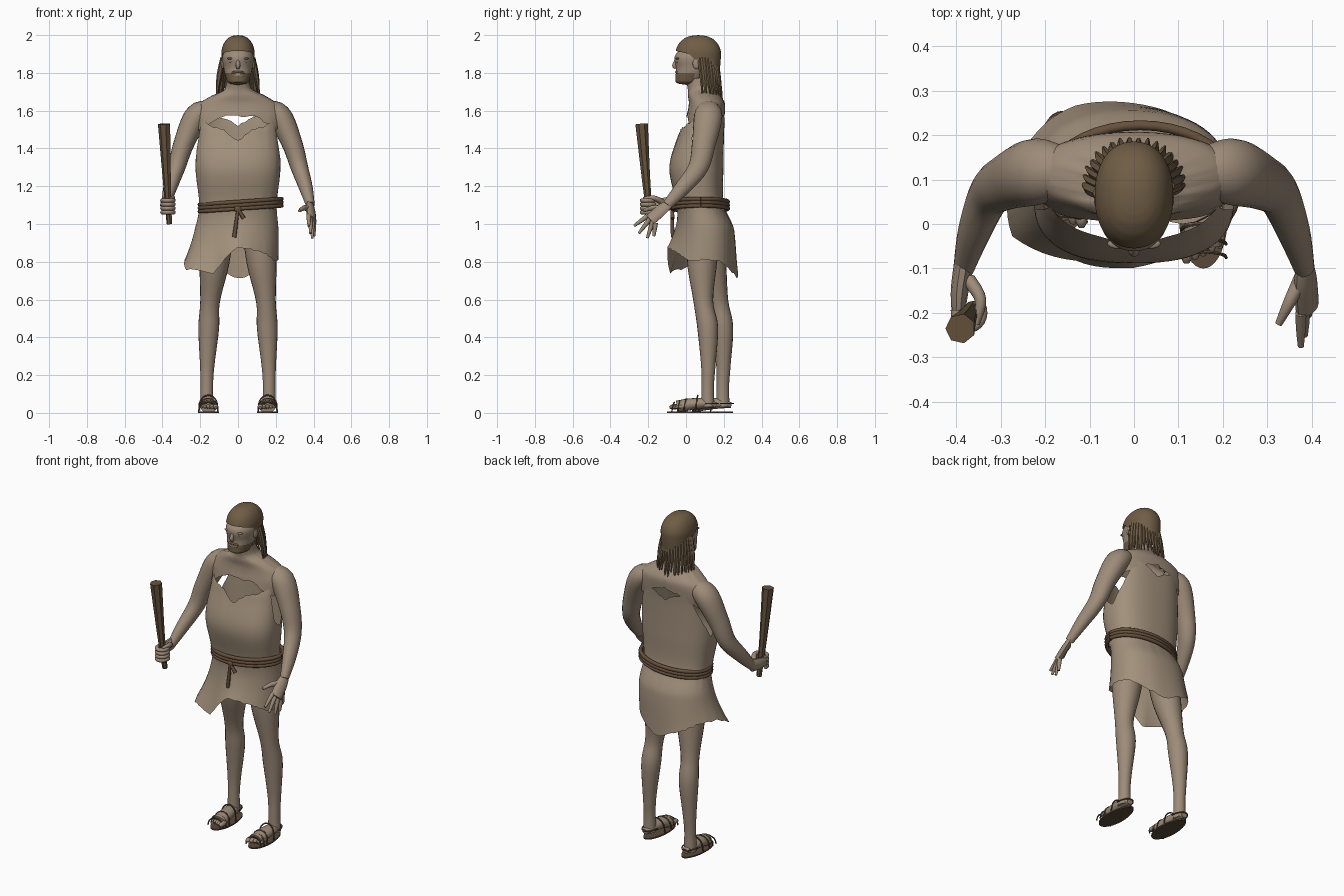
import bpy, bmesh, math, random
from mathutils import Vector

random.seed(4)
if "Cube" in bpy.data.objects:
    bpy.data.objects.remove(bpy.data.objects["Cube"])


def material(name, *colour):
    made = bpy.data.materials.new(name)
    made.use_nodes = True
    made.diffuse_color = (*colour, 1)
    made.node_tree.nodes["Principled BSDF"].inputs["Base Color"].default_value = (*colour, 1)
    return made


skin = material("skin", .34, .26, .19)
hide = material("hide_cloth", .36, .28, .2)
hair = material("hair", .16, .11, .06)
rope = material("rope", .13, .08, .045)
wood = material("wood", .13, .085, .045)
leather = material("sole_leather", .1, .065, .04)
eye_white = material("eye", .42, .37, .31)


def finish(name, bm, paint):
    bmesh.ops.remove_doubles(bm, verts=bm.verts, dist=.00001)
    bmesh.ops.recalc_face_normals(bm, faces=bm.faces)
    mesh = bpy.data.meshes.new(name)
    bm.to_mesh(mesh)
    bm.free()
    mesh.materials.append(paint)
    part = bpy.data.objects.new(name, mesh)
    bpy.context.collection.objects.link(part)
    bpy.ops.object.select_all(action="DESELECT")
    bpy.context.view_layer.objects.active = part
    part.select_set(True)
    bpy.ops.object.shade_smooth_by_angle(angle=math.radians(50))
    return part


def spline(points, place):
    """Smooth curve through equal-length tuples."""
    index = min(int(place), len(points) - 2)
    u = place - index
    before, start, end, after = (points[max(0, min(len(points) - 1, index + k))] for k in (-1, 0, 1, 2))
    return [q + .5 * u * (r - p + u * (2 * p - 5 * q + 4 * r - s + u * (3 * (q - r) + s - p)))
            for p, q, r, s in zip(before, start, end, after)]


def bridge(bm, rings):
    for upper, lower in zip(rings, rings[1:]):
        for j in range(len(upper)):
            bm.faces.new((upper[j - 1], upper[j], lower[j], lower[j - 1]))


def tube(name, points, paint, up=(0, 1, 0), sides=10, steps=5, flat=1, closed=False):
    """Sweep a round or flattened section through (x, y, z, radius)."""
    path = [spline(points, k / steps) for k in range((len(points) - 1) * steps + 1)]
    bm = bmesh.new()
    rings = []
    for k, (x, y, z, radius) in enumerate(path):
        ahead = Vector(path[min(k + 1, len(path) - 1)][:3])
        along = (ahead - Vector(path[max(k - 1, 0)][:3])).normalized()
        across = along.cross(Vector(up)).normalized()
        rise = across.cross(along) * flat
        turns = [math.tau * j / sides for j in range(sides)]
        rings.append([bm.verts.new(Vector((x, y, z)) + radius * (across * math.cos(a) + rise * math.sin(a)))
                      for a in turns])
    bridge(bm, rings)
    if not closed:
        bm.faces.new(rings[0])
        bm.faces.new(rings[-1])
    return finish(name, bm, paint)


def arc(place, radius, start=0, sweep=180, count=8):
    """Path points from a rule that takes the cosine and sine of the turn."""
    angles = [math.radians(start + sweep * k / count) for k in range(count + 1)]
    return [(*place(math.cos(a), math.sin(a)), radius) for a in angles]


def around(values, degrees):
    """Blend evenly spaced values: thirteen span the whole turn, fewer run front to back."""
    if not isinstance(values, list):
        return values
    if len(values) == 13:
        share = (degrees + 180) / 360
    else:
        share = (math.degrees(math.asin(math.sin(math.radians(degrees)))) + 90) / 180
    place = max(0, share) * (len(values) - 1)
    index = min(int(place), len(values) - 2)
    return values[index] + (values[index + 1] - values[index]) * (place - index)


def shell(name, profile, top, bottom, paint, power=2.2, flare=0, ragged=0, count=72, rows=20):
    """Oval shell through (z, centre y, half width, half depth), its edges set by direction."""
    bm = bmesh.new()
    rings = [[] for _ in range(rows + 1)]
    for j in range(count):
        degrees = 360 * j / count - 180
        c, s = math.cos(math.radians(degrees)), math.sin(math.radians(degrees))
        fit = (abs(c) ** power + abs(s) ** power) ** (-1 / power)
        high, low = around(top, degrees), around(bottom, degrees)
        tear = random.uniform(-ragged, ragged)
        for k, ring in enumerate(rings):
            f = (k / rows) ** 1.3
            z = high + (low - high) * f
            index = 0
            while index < len(profile) - 2 and z < profile[index + 1][0]:
                index += 1
            above, below = profile[index][0], profile[index + 1][0]
            u = max(0, min(1, (above - z) / (above - below)))
            _, cy, wide, deep = spline(profile, index + u)
            grow = fit * (1 + around(flare, degrees) * f * f)
            ring.append(bm.verts.new((c * wide * grow, cy + s * deep * grow, z + tear * abs(2 * f - 1))))
    bridge(bm, rings)
    return finish(name, bm, paint)


def ball(name, centre, size, paint):
    bm = bmesh.new()
    bmesh.ops.create_uvsphere(bm, u_segments=16, v_segments=10, radius=1)
    for v in bm.verts:
        v.co = [c + p * r for c, p, r in zip(centre, v.co, size)]
    return finish(name, bm, paint)


# Bare shoulders and neck, open below
shell("shoulders", [(1.77, .06, .06, .06), (1.71, .08, .075, .07), (1.68, .095, .14, .085),
                    (1.64, .11, .205, .095), (1.58, .105, .235, .1), (1.46, .09, .21, .11)],
      1.77, [1.57, 1.57, 1.52, 1.5, 1.48, 1.49, 1.52, 1.57, 1.59], skin, ragged=.006)

# Head, with the beard picked out by position
head = shell("head", [(1.99, .06, 0, 0), (1.9, .055, .078, .108), (1.82, .042, .075, .094),
                      (1.77, .018, .063, .073), (1.745, .01, .05, .06), (1.735, .01, 0, 0)],
             1.99, 1.735, skin, rows=40)
head.data.materials.append(hair)
for face in head.data.polygons:
    x, y, z = face.center
    edge = 1.782 if abs(x) < .025 else 1.8
    face.material_index = int(y < .045 and z < edge)
tube("nose", [(0, -.05, 1.87, .008), (0, -.062, 1.84, .012), (0, -.052, 1.827, .01)], skin)
for name, z, thick, paint in (("lips", 1.79, .005, skin), ("moustache", 1.805, .006, hair)):
    tube(name, arc(lambda c, s: (c * .033, -.036 - s * .016, z + s * .006 - .006), thick), paint, up=(0, 0, 1))
for sign, side in ((1, "left"), (-1, "right")):
    ball(side + "_eye", (sign * .031, -.046, 1.857), (.013, .007, .006), eye_white)
    ball(side + "_brow", (sign * .034, -.044, 1.876), (.026, .012, .006), skin)
    ball(side + "_ear", (sign * .08, .055, 1.85), (.01, .02, .03), skin)

# Hair cap and hanging locks
dome = [(1.9 + .1 * c, .065, .088 * s, .12 * s) for c, s in
        ((math.cos(k * math.pi / 12), math.sin(k * math.pi / 12) ** .85) for k in range(7))]
shell("hair_cap", dome + [(1.75, .07, .08, .105)], 2,
      [1.915, 1.915, 1.91, 1.9, 1.85, 1.82, 1.8, 1.8, 1.8], hair)
locks = 17
for i in range(locks + 1):
    c, s = math.cos(math.pi * i / locks), math.sin(math.pi * i / locks)
    thick = random.uniform(.009, .014)
    tip = random.uniform(1.6, 1.7)
    tube("hair_lock", [(.08 * c, .07 + .09 * s, 1.88, thick), (.1 * c, .08 + .095 * s, 1.78, thick),
                       (.115 * c, .09 + .105 * s, tip, .003)], hair, sides=6)

# Hide tunic with torn neckline and armholes, and a ragged skirt swinging to the right
garment = [(1.62, .11, .2, .1), (1.5, .085, .212, .117), (1.3, .055, .225, .143),
           (1.1, .075, .205, .125), (.97, .105, .214, .148), (.7, .09, .212, .165)]
shell("tunic", garment, [1.44, 1.5, 1.52, 1.55, 1.35, 1.31, 1.42, 1.58, 1.56, 1.52], 1.08, hide,
      power=2.5, ragged=.006)
shell("skirt", garment, 1.11, [.82, .76, .74, .88, .85, .81, .81, .8, .75, .71, .77, .82, .82], hide,
      flare=[.3, .45, .2, .3, .1, 0, 0, 0, 0, .1, .2, .2, .3], ragged=.005)

# Rope belt with a knot and hanging ends
for i in range(3):
    coil = arc(lambda c, s: (.014 + c * .217, .077 + s * .145, 1.082 + i * .018 + c * .015),
               .011, sweep=360, count=40)
    tube("belt_rope", coil, rope, up=(0, 0, 1), steps=1, closed=True)
ball("belt_knot", (0, -.068, 1.08), (.022, .016, .02), rope)
for x, z in ((-.02, .93), (.03, 1.03)):
    tube("belt_end", [(0, -.075, 1.08, .008), (x, -.07, z, .011)], rope)

# Limbs, feet and sandals; the left foot stands ahead
arm = [(.13, .11, 1.61, .04), (.215, .118, 1.575, .065), (.285, .095, 1.43, .055),
       (.325, .065, 1.3, .046), (.36, -.02, 1.19, .036), (.383, -.1, 1.1, .023)]
leg = [(.11, .09, 1, .09), (.125, .085, .8, .08), (.148, .092, .59, .052), (.155, .115, .45, .055),
       (.163, .118, .25, .038), (.165, .115, .14, .033), (.165, .115, .03, .036)]
foot = [(.163, .16, .04, .02), (.163, .1, .05, .036), (.158, .02, .045, .042), (.154, -.045, .032, .044)]
for sign, side, back in ((1, "left", 0), (-1, "right", .08)):
    tube(side + "_arm", [(sign * x, y, z, r) for x, y, z, r in arm], skin, sides=20, flat=1.15)
    tube(side + "_leg", [(sign * x, y + back * min(1, 2.2 - 2 * z), z, r) for x, y, z, r in leg],
         skin, sides=20)
    tube(side + "_foot", [(sign * x, y + back, z, r) for x, y, z, r in foot], skin,
         up=(0, 0, 1), sides=16, flat=.75)
    for i in range(5):
        x, y, thick = sign * (.118 + i * .019), back + i * .008, .014 - i * .0013
        tube(side + "_toe", [(x, y - .04, .033, thick), (x, y - .07, .032, thick),
                             (x, y - .087, .027, thick / 2)], skin, up=(0, 0, 1))
    bm = bmesh.new()
    bmesh.ops.create_cone(bm, cap_ends=True, segments=40, radius1=1, radius2=1, depth=.008)
    for v in bm.verts:
        v.co = (sign * .156 + v.co.x * (.055 - v.co.y * .005), .035 + back + v.co.y * .135, v.co.z + .004)
    finish(side + "_sandal_sole", bm, leather)
    for y in (-.075, -.045, -.012, .05):
        strap = arc(lambda c, s: (sign * .157 + c * .05, y + back + s * .012,
                                  .008 + (.07 + y * .3) * max(0, s) ** .7), .004)
        tube(side + "_sandal_strap", strap, rope, sides=6, steps=2)
    tube(side + "_heel_strap", arc(lambda c, s: (sign * .163 + c * .042, .1 + back + s * .07, .05), .004),
         rope, up=(0, 0, 1), sides=6, steps=2)

# Open left hand, palm turned inward
tube("left_palm", [(.382, -.09, 1.108, .026), (.385, -.13, 1.075, .036), (.39, -.19, 1.022, .036)],
     skin, up=(1, -.4, .5), flat=.55)
for i, (y, z) in enumerate(((-.275, .99), (-.25, .95), (-.205, .925), (-.17, .935))):
    x = .375 + i * .009
    root = Vector((x, -.2 + i * .013, 1.045 - i * .013))
    tip = Vector((x, y, z))
    tube("left_finger", [(*root, .013), (*(root + tip) / 2, .011), (*tip, .007)], skin, up=(1, 0, 0))
tube("left_thumb", [(.38, -.115, 1.08, .018), (.35, -.175, 1.085, .014), (.325, -.225, 1.07, .008)],
     skin, up=(0, 0, 1))

# Right fist closed around the club
tube("right_palm", [(-.383, -.09, 1.108, .022), (-.392, -.15, 1.1, .02), (-.395, -.2, 1.095, .015)],
     skin, up=(0, 0, 1), flat=1.7)
for i in range(4):
    curl = arc(lambda c, s: (-.371 + c * .03, -.199 + s * .034, 1.062 + i * .021), .0115, start=170, sweep=250)
    tube("right_finger", curl, skin, up=(0, 0, 1), steps=2)
tube("right_thumb", [(-.372, -.125, 1.115, .016), (-.345, -.17, 1.138, .013), (-.355, -.225, 1.135, .008)],
     skin, up=(0, 0, 1))
tube("wooden_club", [(-.363, -.187, 1, .015), (-.375, -.21, 1.22, .022), (-.39, -.235, 1.53, .034)],
     wood, sides=7)
